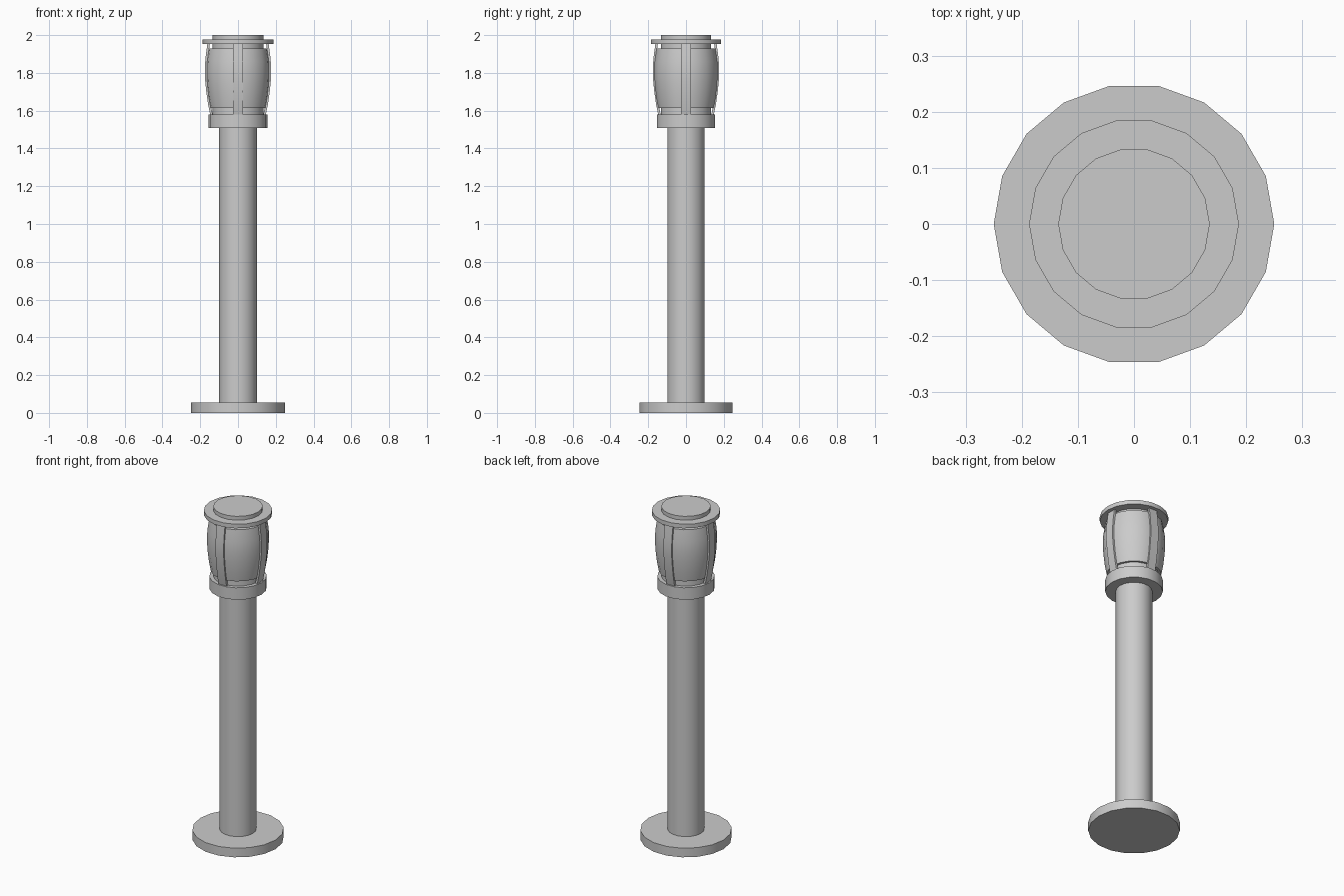
import bpy, bmesh, math

if "Cube" in bpy.data.objects:
    bpy.data.objects.remove(bpy.data.objects["Cube"])

SIDES = 18


def finish(name, verts, faces):
    mesh = bpy.data.meshes.new(name)
    mesh.from_pydata(verts, [], faces)
    bm = bmesh.new()
    bm.from_mesh(mesh)
    bmesh.ops.recalc_face_normals(bm, faces=bm.faces)
    bm.to_mesh(mesh)
    bm.free()
    obj = bpy.data.objects.new(name, mesh)
    bpy.context.collection.objects.link(obj)
    bpy.ops.object.select_all(action='DESELECT')
    obj.select_set(True)
    bpy.context.view_layer.objects.active = obj
    bpy.ops.object.shade_smooth_by_angle(angle=math.radians(35))
    return obj


def lathe(name, profile):
    """Closed solid of revolution from (radius, z) points."""
    verts = [(r * math.cos(math.tau * i / SIDES), r * math.sin(math.tau * i / SIDES), z)
             for r, z in profile for i in range(SIDES)]
    faces = [(k * SIDES + i, k * SIDES + (i + 1) % SIDES,
              (k + 1) * SIDES + (i + 1) % SIDES, (k + 1) * SIDES + i)
             for k in range(len(profile) - 1) for i in range(SIDES)]
    faces += [tuple(range(SIDES)), tuple(range((len(profile) - 1) * SIDES, len(verts)))]
    return finish(name, verts, faces)


def disc(name, radius, z0, z1):
    return lathe(name, [(radius, z0), (radius, z1)])


# Post
disc("base_plate", 0.25, 0, 0.055)
disc("post", 0.1, 0.05, 1.515)

# Lamp head
disc("collar", 0.157, 1.508, 1.58)
disc("lower_neck", 0.135, 1.575, 1.62)
disc("upper_neck", 0.135, 1.925, 1.955)
disc("brim", 0.187, 1.952, 1.977)
disc("top_cap", 0.135, 1.97, 2.0)

# Bulging lamp glass
lathe("lamp_glass", [(0.149, 1.615), (0.159, 1.67), (0.167, 1.74), (0.17, 1.80),
                     (0.168, 1.86), (0.158, 1.93)])

# Four curved straps around the glass
STRAP = [(0.146, 1.575), (0.158, 1.63), (0.168, 1.70), (0.175, 1.77),
         (0.176, 1.82), (0.172, 1.88), (0.162, 1.955)]
THICK, HALF = 0.013, 0.027
for n, label in enumerate(("right", "back", "left", "front")):
    c, s = math.cos(n * math.pi / 2), math.sin(n * math.pi / 2)
    verts = []
    for r, z in STRAP:
        for d, w in ((r, -HALF), (r, HALF), (r - THICK, HALF), (r - THICK, -HALF)):
            verts.append((d * c - w * s, d * s + w * c, z))
    faces = [(k * 4 + i, k * 4 + (i + 1) % 4, k * 4 + 4 + (i + 1) % 4, k * 4 + 4 + i)
             for k in range(len(STRAP) - 1) for i in range(4)]
    faces += [(0, 1, 2, 3), tuple(range(len(verts) - 4, len(verts)))]
    finish("strap_" + label, verts, faces)
